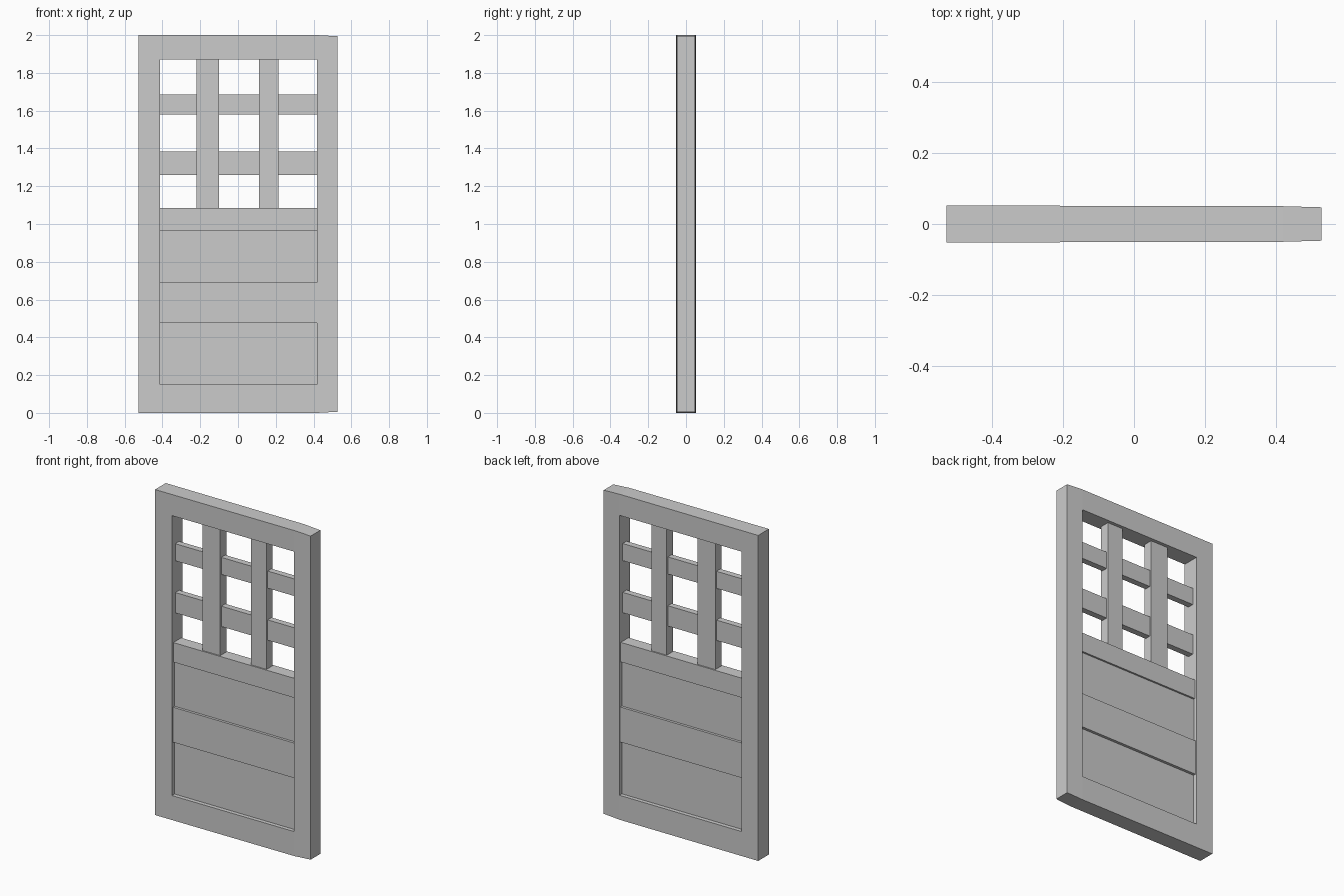
import bpy, bmesh

if "Cube" in bpy.data.objects:
    bpy.data.objects.remove(bpy.data.objects["Cube"])


def box(name, x0, x1, z0, z1, half_depth):
    bm = bmesh.new()
    bmesh.ops.create_cube(bm, size=1)
    for v in bm.verts:
        v.co.x = x1 if v.co.x > 0 else x0
        v.co.y = half_depth if v.co.y > 0 else -half_depth
        v.co.z = z1 if v.co.z > 0 else z0
    return finish(name, bm)


def finish(name, bm):
    bmesh.ops.recalc_face_normals(bm, faces=bm.faces)
    mesh = bpy.data.meshes.new(name)
    bm.to_mesh(mesh)
    bm.free()
    obj = bpy.data.objects.new(name, mesh)
    bpy.context.collection.objects.link(obj)
    return obj


L, R, IL, IR = -0.527, 0.527, -0.413, 0.417   # outer and inner sides
IB, IT = 0.15, 1.87                           # opening bottom and top

# Outer frame, slightly thinner and tapered towards the right edge
outer = [(L, 0), (IR, 0), (R, 0.006), (R, 1.994), (IR, 2), (L, 2)]
inner = [(IL, IB), (IR, IB), (IR, IT), (IL, IT)]
half = {L: 0.052, IL: 0.0515, IR: 0.05, R: 0.047}
bm = bmesh.new()
sides = []
for s in (-1, 1):
    o = [bm.verts.new((x, s * half[x], z)) for x, z in outer]
    i = [bm.verts.new((x, s * half[x], z)) for x, z in inner]
    bm.faces.new((o[0], i[0], i[3], o[5]))
    bm.faces.new((o[0], o[1], i[1], i[0]))
    bm.faces.new((o[1], o[2], o[3], o[4], i[2], i[1]))
    bm.faces.new((o[4], o[5], i[3], i[2]))
    sides.append((o, i))
for front, back in zip(*sides):
    n = len(front)
    for k in range(n):
        j = (k + 1) % n
        bm.faces.new((front[k], front[j], back[j], back[k]))
finish("door_frame", bm)

# Middle rail and the three lower planks
box("middle_rail", IL, IR, 0.965, 1.085, 0.038)
box("upper_plank", IL, IR, 0.69, 0.965, 0.027)
box("middle_plank", IL, IR, 0.475, 0.69, 0.043)
box("lower_plank", IL, IR, IB, 0.475, 0.026)

# Window bars
for x0, x1 in ((-0.22, -0.10), (0.11, 0.215)):
    box("vertical_bar", x0, x1, 1.085, IT, 0.03)
for z0, z1 in ((1.26, 1.385), (1.58, 1.685)):
    box("horizontal_bar", IL, IR, z0, z1, 0.019)
